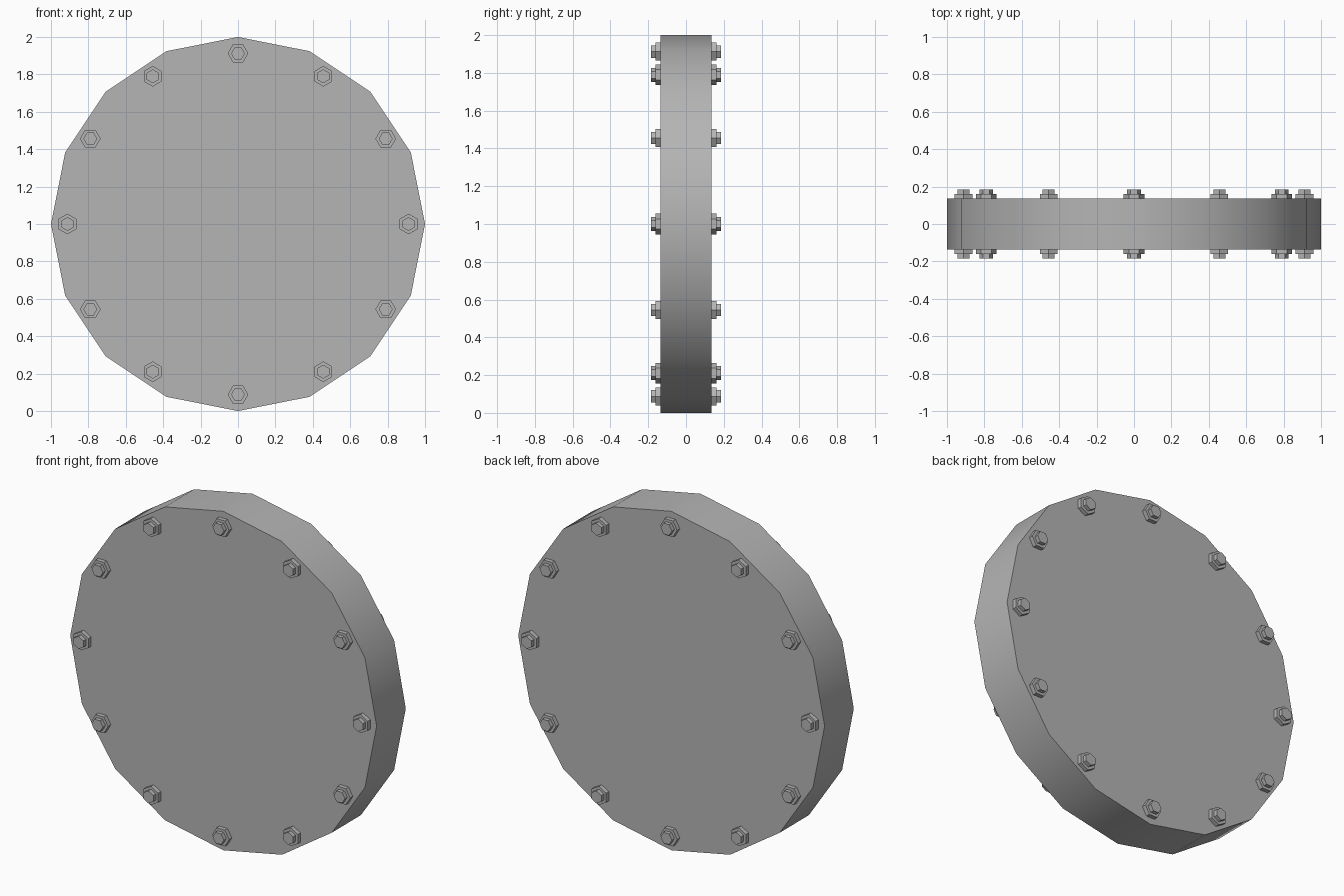
import bpy
import math

if "Cube" in bpy.data.objects:
    bpy.data.objects.remove(bpy.data.objects["Cube"])

HALF = 0.136       # half thickness of the disc
RING = 0.912       # bolt circle radius

# Dark grey metal for all parts
metal = bpy.data.materials.new("dark_metal")
metal.diffuse_color = (0.46, 0.46, 0.46, 1.0)
metal.use_nodes = True
metal.node_tree.nodes["Principled BSDF"].inputs["Base Color"].default_value = metal.diffuse_color


def prism(name, sides, radius, y0, y1, x=0.0, z=1.0, first=0.0):
    """Regular prism along y, with its first corner at angle `first` in the xz plane."""
    ring = [(x + radius * math.cos(first + math.tau * i / sides),
             z + radius * math.sin(first + math.tau * i / sides)) for i in range(sides)]
    verts = [(px, y, pz) for y in (y0, y1) for px, pz in ring]
    faces = [tuple(range(sides)), tuple(reversed(range(sides, 2 * sides)))]
    for i in range(sides):
        j = (i + 1) % sides
        faces.append((j, i, i + sides, j + sides))
    mesh = bpy.data.meshes.new(name)
    mesh.from_pydata(verts, [], faces)
    mesh.materials.append(metal)
    obj = bpy.data.objects.new(name, mesh)
    bpy.context.collection.objects.link(obj)
    return obj


# Main disc: 16 sides, smooth rim with sharp face edges
disc = prism("disc", 16, 1.0, -HALF, HALF)
bpy.context.view_layer.objects.active = disc
disc.select_set(True)
bpy.ops.object.shade_smooth_by_angle(angle=math.radians(30))
disc.select_set(False)

# Bolts: hex nut plus smaller hex tip, both faces, turned with the ring
for k in range(12):
    a = math.tau * k / 12
    x, z = RING * math.cos(a), 1 + RING * math.sin(a)
    for side, s in (("front", -1), ("back", 1)):
        for part, r, inner, outer in (("nut", 0.055, HALF - 0.01, 0.161),
                                      ("bolt_tip", 0.037, 0.161, 0.184)):
            lo, hi = sorted((s * inner, s * outer))
            prism(f"{side}_{part}_{k + 1}", 6, r, lo, hi, x, z, a + math.pi / 2)
